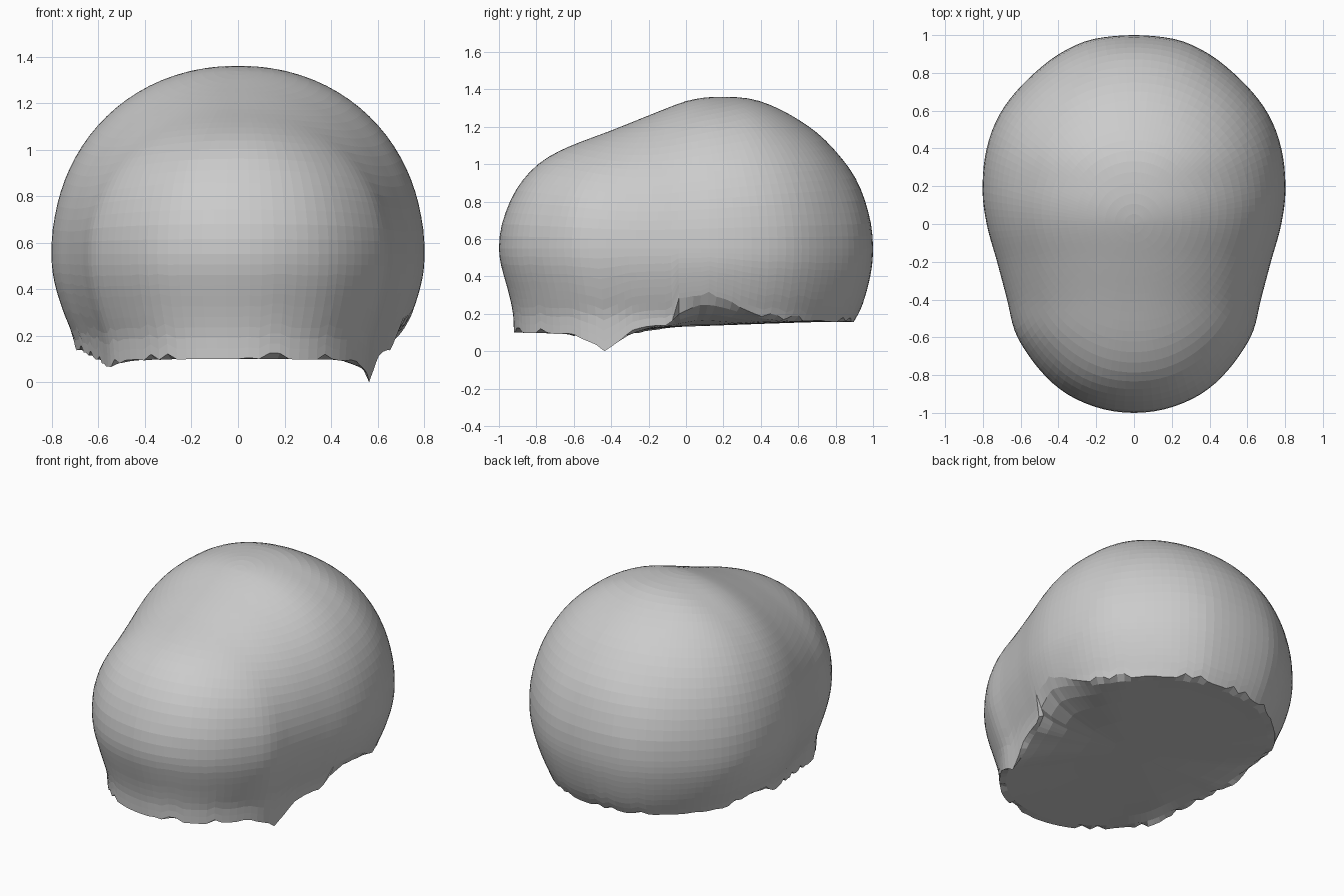
import bpy, bmesh, math, random

if "Cube" in bpy.data.objects:
    bpy.data.objects.remove(bpy.data.objects["Cube"])

random.seed(4)
N, UP, DOWN = 120, 24, 10    # columns round, rows above / below the widest level
MID = 0.55                   # height of the widest level

# Half width seen from above, and crown height above MID, both along y
WIDTH = [(-1, 0), (-.97, .2), (-.9, .355), (-.82, .455), (-.7, .555), (-.57, .63),
         (-.4, .672), (-.2, .725), (0, .78), (.18, .802), (.4, .78), (.6, .70),
         (.84, .48), (.97, .25), (1, 0)]
CROWN = [(-1, 0), (-.97, .18), (-.9, .33), (-.8, .445), (-.7, .51), (-.6, .555),
         (-.4, .63), (-.2, .71), (0, .787), (.1, .807), (.2, .81), (.35, .80),
         (.5, .745), (.7, .62), (.8, .52), (.9, .39), (.95, .28), (1, 0)]
# Inward taper below MID for sides, front and back
SIDE = [(0, .86), (.13, .872), (.2, .885), (.3, .935), (.4, .975), (.48, .995), (.55, 1), (.6, 1)]
FRONT = [(0, .915), (.1, .92), (.2, .925), (.3, .945), (.4, .973), (.48, .993), (.55, 1), (.6, 1)]
BACK = [(.1, .87), (.17, .905), (.22, .932), (.3, .96), (.4, .985), (.48, .997), (.55, 1), (.6, 1)]
# Height of the broken lower rim along y on either side
RIM_R = [(-.92, .10), (-.62, .09), (-.5, .04), (-.45, 0), (-.36, .05), (-.28, .12),
         (-.08, .14), (-.03, .28), (.06, .30), (.2, .28), (.35, .2),
         (.5, .165), (.9, .155)]
RIM_L = [(-.92, .10), (-.65, .09), (-.5, .06), (-.3, .09), (0, .14), (.1, .13),
         (.2, .2), (.35, .21), (.5, .165), (.9, .155)]


def lookup(table, t, smooth=True):
    """Value of a table at t, along a soft curve or straight pieces."""
    if t <= table[0][0]:
        return table[0][1]
    for i in range(len(table) - 1):
        (a, u), (b, v) = table[i], table[i + 1]
        if t <= b:
            f, d = (t - a) / (b - a), b - a
            if not smooth:
                return u + (v - u) * f
            (a0, u0), (b1, v1) = table[max(i - 1, 0)], table[min(i + 2, len(table) - 1)]
            m0, m1 = (v - u0) / (b - a0) * d, (v1 - u) / (b1 - a) * d
            return (u * (2 * f**3 - 3 * f * f + 1) + m0 * (f**3 - 2 * f * f + f)
                    + v * (3 * f * f - 2 * f**3) + m1 * (f**3 - f * f))
    return table[-1][1]


WIDTH2 = [(y, w * w) for y, w in WIDTH]
CROWN2 = [(y, h * h) for y, h in CROWN]


def inside(x, y, z):
    if abs(y) >= 1:
        return False
    w, h = [max(lookup(t, y), 1e-9) ** .5 for t in (WIDTH2, CROWN2)]
    return (abs(x) / w) ** 2.1 + (z / h) ** 2.1 < 1


def surface(az, el):
    """Point where a ray from the middle leaves the dome."""
    d = (math.sin(az) * math.cos(el), -math.cos(az) * math.cos(el), math.sin(el))
    lo, hi = 0, 1.5
    for _ in range(20):
        m = (lo + hi) / 2
        if inside(d[0] * m, d[1] * m, d[2] * m):
            lo = m
        else:
            hi = m
    return [c * lo for c in d]


bm = bmesh.new()
rows = []

# Upper dome rows, from near the crown down to the widest level
top = bm.verts.new((0, 0, MID + surface(0, math.pi / 2)[2]))
for k in range(UP - 1, -1, -1):
    ring = []
    for i in range(N):
        x, y, z = surface(2 * math.pi * i / N, k / UP * math.pi / 2)
        ring.append(bm.verts.new((x, y, z + MID)))
    rows.append(ring)

# Lower wall rows, ending on the ragged rim
equator = [v.co.copy() for v in rows[-1]]
soft_rim = [lookup(RIM_R if p.x > 0 else RIM_L, p.y * .93, False) for p in equator]
rim = [max(0, z + random.choice((0, 0, .005, .025))) for z in soft_rim]
rim[rim.index(min(rim))] = 0
for k in range(1, DOWN + 1):
    ring = []
    for p, r in zip(equator, rim):
        z = MID + (r - MID) * k / DOWN
        sy = lookup(FRONT if p.y < 0 else BACK, z)
        ring.append(bm.verts.new((p.x * lookup(SIDE, z), p.y * sy, z)))
    rows.append(ring)

# Underside closing the opening: from the rim to a gently tilted plane
edge = [v.co.copy() for v in rows[-1]]
mean = [sum(soft_rim[(i + d) % N] for d in range(-3, 4)) / 7 for i in range(N)]
for s, blend in ((.95, .75), (.85, .42), (.7, .2), (.45, .05), (.2, 0)):
    ring = []
    for p, m in zip(edge, mean):
        plane = .1 + .035 * (p.y * s + .9)
        ring.append(bm.verts.new((p.x * s, p.y * s, plane + (m - plane) * blend)))
    rows.append(ring)
base = bm.verts.new((0, 0, .1315))

# Skin between rows
for i in range(N):
    j = (i + 1) % N
    bm.faces.new((top, rows[0][i], rows[0][j]))
    bm.faces.new((base, rows[-1][j], rows[-1][i]))
    for a, b in zip(rows, rows[1:]):
        bm.faces.new((a[i], b[i], b[j], a[j]))

# Soften the dome and upper wall
for _ in range(2):
    bmesh.ops.smooth_vert(bm, verts=[v for r in rows[:UP - 3] for v in r], factor=.4,
                          use_axis_x=True, use_axis_y=True, use_axis_z=True)
bmesh.ops.recalc_face_normals(bm, faces=bm.faces)

mesh = bpy.data.meshes.new("skull_cap")
bm.to_mesh(mesh)
bm.free()
bpy.context.collection.objects.link(bpy.data.objects.new("skull_cap", mesh))
